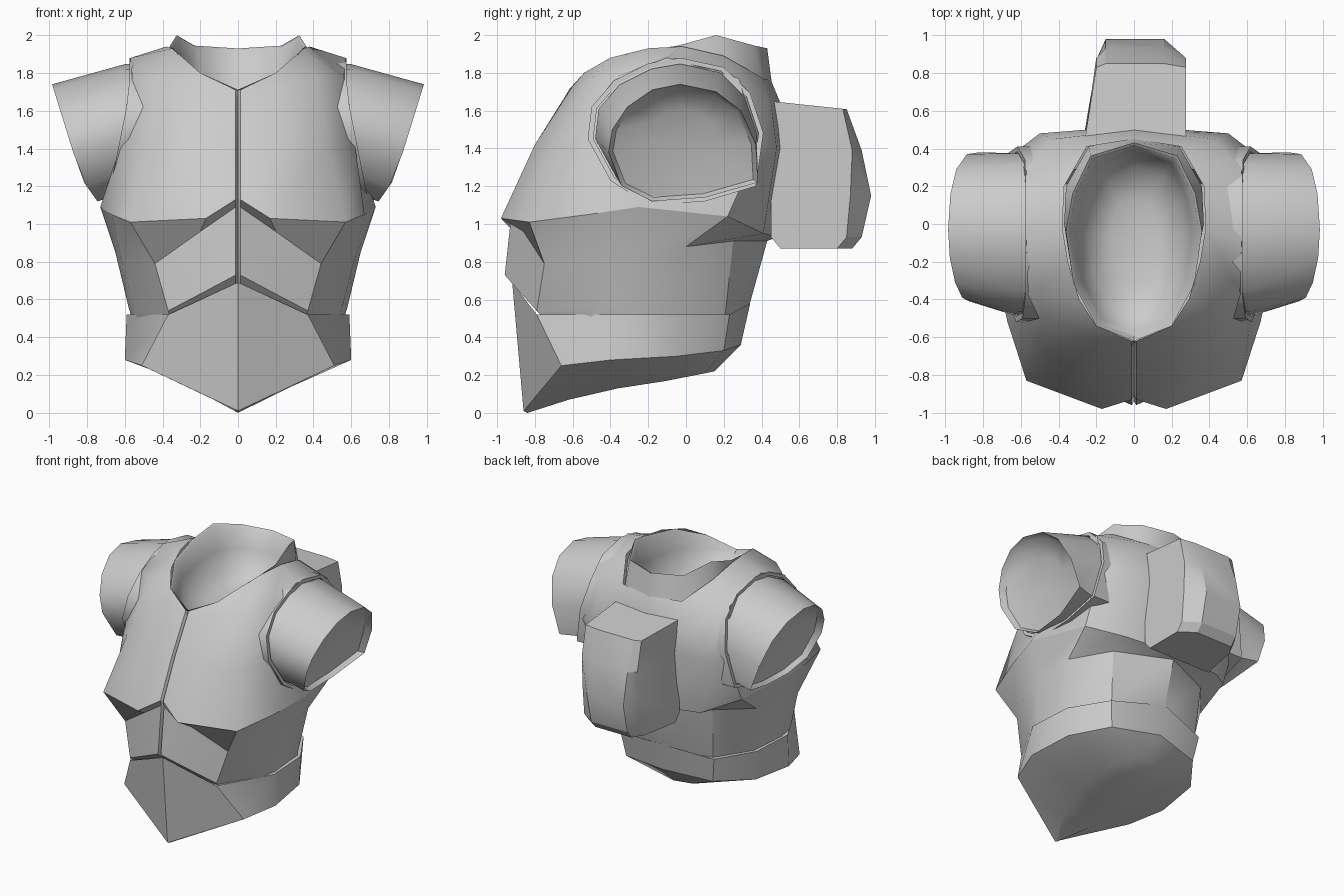
import bpy, bmesh, math

if "Cube" in bpy.data.objects:
    bpy.data.objects.remove(bpy.data.objects["Cube"])


def ring(half):
    """Close a half outline (centre front to centre back) by mirroring in x."""
    return half + [(-x, y, z) for x, y, z in half[-2:0:-1]]


def groove(half, depth=0.03):
    """Add a narrow centre-front crease to a half outline."""
    x, y, z = half[0]
    return [(0, y + depth, z), (0.012, y, z)] + half[1:]


def loft(name, rings, cap_start=True, cap_end=True, angle=32):
    bm = bmesh.new()
    rows = [[bm.verts.new(p) for p in r] for r in rings]
    n = len(rows[0])
    for a, b in zip(rows, rows[1:]):
        for i in range(n):
            j = (i + 1) % n
            bm.faces.new((a[i], a[j], b[j], b[i]))
    # caps are strips across the ring
    for use, r in ((cap_start, rows[0]), (cap_end, rows[-1])):
        if use:
            for i in range(n // 2):
                vs = list(dict.fromkeys((r[i], r[i + 1], r[(n - i - 1) % n], r[(n - i) % n])))
                if len(vs) > 2:
                    bm.faces.new(vs)
    bmesh.ops.recalc_face_normals(bm, faces=bm.faces)
    me = bpy.data.meshes.new(name)
    bm.to_mesh(me)
    bm.free()
    ob = bpy.data.objects.new(name, me)
    bpy.context.collection.objects.link(ob)
    bpy.ops.object.select_all(action='DESELECT')
    ob.select_set(True)
    bpy.context.view_layer.objects.active = ob
    bpy.ops.object.shade_smooth_by_angle(angle=math.radians(angle))
    return ob


# Hip plate: pointed front, band round the back, convex underside
hip = [
    [(0, -.84, 0), (.13, -.62, .07), (.2, -.36, .13), (.2, -.1, .17), (.13, .1, .21), (0, .15, .22)],
    [(0, -.86, .01), (.51, -.66, .25), (.6, -.4, .28), (.56, -.05, .30), (.37, .2, .33), (0, .29, .36)],
    [(0, -.92, .69), (.37, -.79, .52), (.59, -.4, .52), (.57, -.05, .52), (.40, .23, .52), (0, .34, .58)],
]
loft("hip_plate", [ring(h) for h in hip])

# Chest and back shell, from the lower rim up to the neckline
chest = [
    [(0, -.93, 1.13), (.17, -.98, 1.03), (.57, -.83, 1.01), (.67, -.52, 1.05), (.73, -.25, 1.09), (.63, .22, 1.04), (.41, .41, .95), (0, .48, .93)],
    [(0, -.79, 1.42), (.22, -.80, 1.42), (.48, -.68, 1.4), (.62, -.49, 1.42), (.62, -.1, 1.4), (.63, .38, 1.4), (.5, .48, 1.4), (0, .52, 1.4)],
    [(0, -.65, 1.66), (.2, -.60, 1.73), (.42, -.50, 1.77), (.56, -.37, 1.78), (.57, -.1, 1.88), (.57, .28, 1.77), (.43, .45, 1.64), (0, .5, 1.64)],
    [(0, -.62, 1.71), (.2, -.54, 1.80), (.29, -.40, 1.88), (.35, -.2, 1.93), (.38, -.02, 1.94), (.37, .2, 1.89), (.25, .41, 1.77), (0, .45, 1.76)],
]
loft("chest_shell", [ring(groove(h, d)) for h, d in zip(chest, (.02, .03, .03, 0))],
     cap_start=False, cap_end=False, angle=42)

# Abdomen: angular front panel, under-chest facets and waist, meeting the chest rim
abdomen = [
    [(0, -.89, .66), (.18, -.81, .57), (.35, -.74, .49), (.52, -.5, .46), (.55, -.36, .46), (.53, -.05, .46), (.37, .2, .46), (0, .29, .46)],
    [(0, -.96, .73), (.18, -.88, .64), (.37, -.79, .54), (.55, -.5, .55), (.58, -.36, .56), (.55, -.05, .56), (.38, .21, .54), (0, .33, .55)],
    [(0, -.92, 1.09), (.2, -.86, .96), (.44, -.75, .79), (.62, -.48, .82), (.65, -.28, .85), (.60, 0, .88), (.40, .25, .91), (0, .43, .91)],
    chest[0],
]
loft("abdomen", [ring(groove(h, .02)) for h in abdomen], cap_start=False, cap_end=False)

# Collar: raised rim at the back, with a smooth neck bowl inside
base = [(0, -.60, 1.68), (.2, -.52, 1.77), (.31, -.3, 1.87), (.37, 0, 1.91), (.36, .2, 1.85), (.24, .41, 1.72), (0, .46, 1.70)]
rim = [(0, -.62, 1.712), (.2, -.54, 1.80), (.32, -.32, 1.90), (.36, -.04, 1.945), (.325, .16, 2.0), (.23, .36, 1.945), (0, .43, 1.93)]


def shrink(half, sx, sy, zf):
    return [(x * sx, -.1 + (y + .1) * sy, zf(z)) for x, y, z in half]


collar = [base, rim,
          shrink(rim, .96, .97, lambda z: z - .01),
          shrink(rim, .85, .92, lambda z: 1.66 + (z - 1.7) * .5),
          shrink(rim, .68, .76, lambda z: 1.60 + (z - 1.7) * .15),
          shrink(rim, .35, .45, lambda z: 1.57)]
loft("collar", [ring(h) for h in collar], cap_start=False, angle=50)

# Shoulder rims and short tapered sleeves with slanted hollow ends
rim_yz = [(-.03, 1.88), (.2, 1.83), (.34, 1.69), (.41, 1.48), (.37, 1.2), (.1, 1.12),
          (-.2, 1.1), (-.40, 1.23), (-.52, 1.45), (-.50, 1.62), (-.38, 1.76), (-.2, 1.85)]
end_yz = [(-.03, 1.74), (.16, 1.70), (.29, 1.6), (.37, 1.42), (.38, 1.22), (.1, 1.14),
          (-.18, 1.12), (-.34, 1.2), (-.41, 1.38), (-.39, 1.5), (-.31, 1.62), (-.18, 1.71)]


def scaled(yz, s):
    return [(-.03 + (y + .03) * s, 1.48 + (z - 1.48) * s) for y, z in yz]


def rim_x(z):
    return .575 + max(0, 1.7 - z) * .2


for side, s in (("left", 1), ("right", -1)):
    outer, inner = rim_yz, scaled(rim_yz, .94)
    loft(side + "_shoulder_rim", [
        [(s * .45, y, z) for y, z in outer],
        [(s * rim_x(z), y, z) for y, z in outer],
        [(s * rim_x(z), y, z) for y, z in inner],
        [(s * (rim_x(z) - .04), y, z) for y, z in inner]], angle=40)
    start = scaled(rim_yz, .92)

    def slant(z):
        return .985 - (1.74 - z) * .31 - max(0, 1.24 - z) * .4

    loft(side + "_sleeve", [
        [(s * .48, y, z) for y, z in start],
        [(s * (rim_x(z) + .02), y, z) for y, z in start],
        [(s * slant(z), y, z) for y, z in end_yz],
        [(s * (slant(z) - .05), y, z) for y, z in scaled(end_yz, .94)],
        [(s * (slant(z) - .10), y, z) for y, z in scaled(end_yz, .5)]], angle=40)

# Backpack: slightly skewed box with a bevelled, bowed rear face
pack = [(.87, .50, .80, .88), (.93, .45, .85, .93), (1.15, .45, .87, .98),
        (1.39, .45, .88, .93), (1.61, .45, .83, .85)]
loft("backpack", [[(-.26, f, z + (.04 if z > 1.5 else 0)), (-.20, e, z), (-.15, b, z), (.16, b, z),
                   (.275, e, z), (.275, f, z + (.04 if z > 1.5 else 0))] for z, f, e, b in pack], angle=25)
